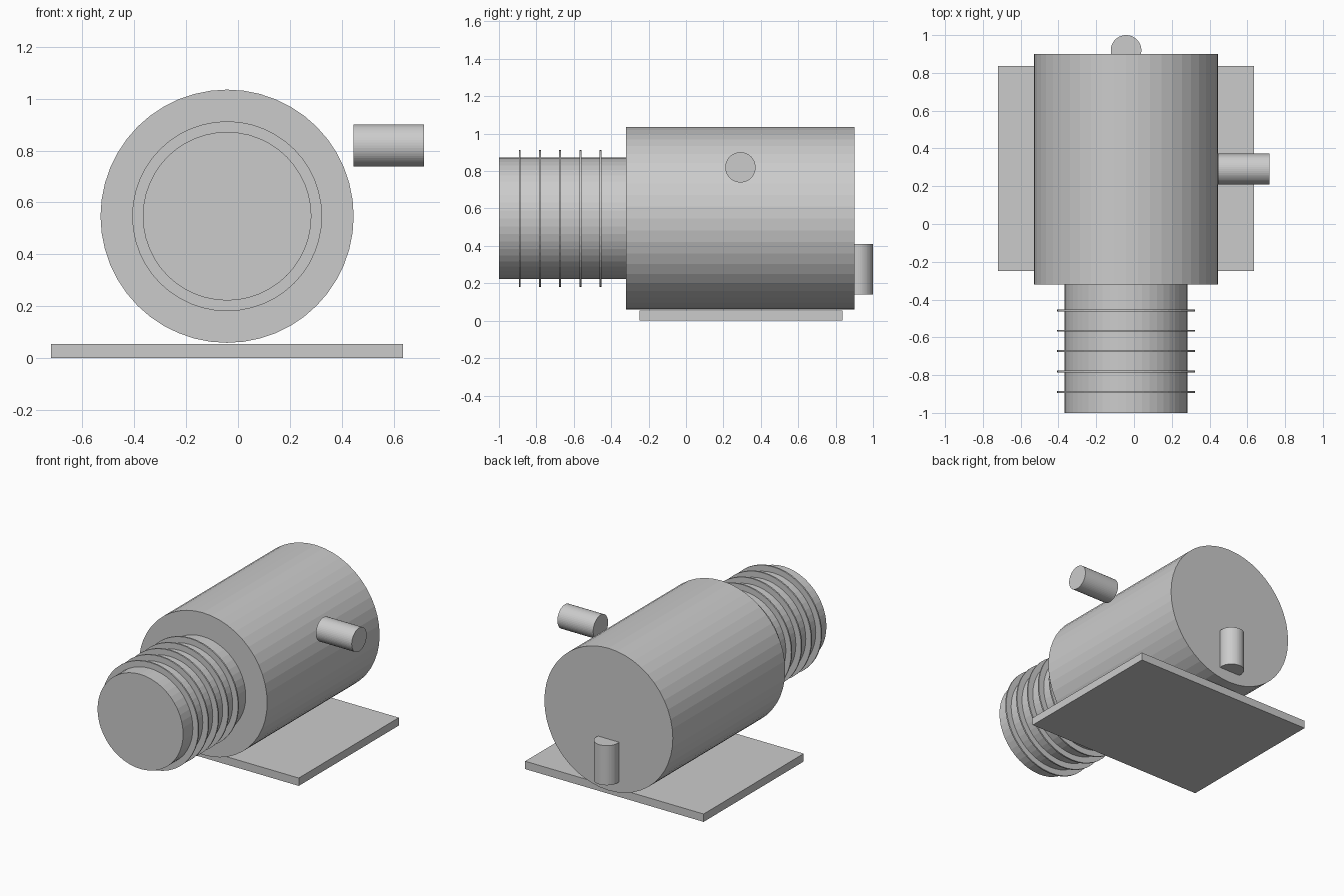
import bpy
from math import pi

if "Cube" in bpy.data.objects:
    bpy.data.objects.remove(bpy.data.objects["Cube"])

CX, CZ = -0.042, 0.547      # main axis of the motor
ROT = {'X': (0, pi / 2, 0), 'Y': (pi / 2, 0, 0), 'Z': (0, 0, 0)}


def cylinder(name, axis, radius, length, centre, sides=48):
    bpy.ops.mesh.primitive_cylinder_add(vertices=sides, radius=radius, depth=length,
                                        location=centre, rotation=ROT[axis])
    bpy.context.object.name = name


def along_y(name, radius, y0, y1):
    cylinder(name, 'Y', radius, y1 - y0, (CX, (y0 + y1) / 2, CZ))


# main housing and narrower front barrel
along_y("housing", 0.488, -0.32, 0.90)
along_y("front_barrel", 0.325, -1.0, -0.32)

# thin cooling fins around the barrel
for i in range(5):
    y = -0.889 + i * 0.108
    along_y(f"fin_{i + 1}", 0.366, y - 0.005, y + 0.005)

# side pipe and rear pipe
cylinder("side_pipe", 'X', 0.081, 0.272, (0.581, 0.291, 0.82))
cylinder("rear_pipe", 'Z', 0.081, 0.272, (CX, 0.919, 0.275))

# base plate
bpy.ops.mesh.primitive_cube_add(size=1, location=(CX, 0.294, 0.027))
plate = bpy.context.object
plate.name = "base_plate"
plate.scale = (1.356, 1.086, 0.054)
